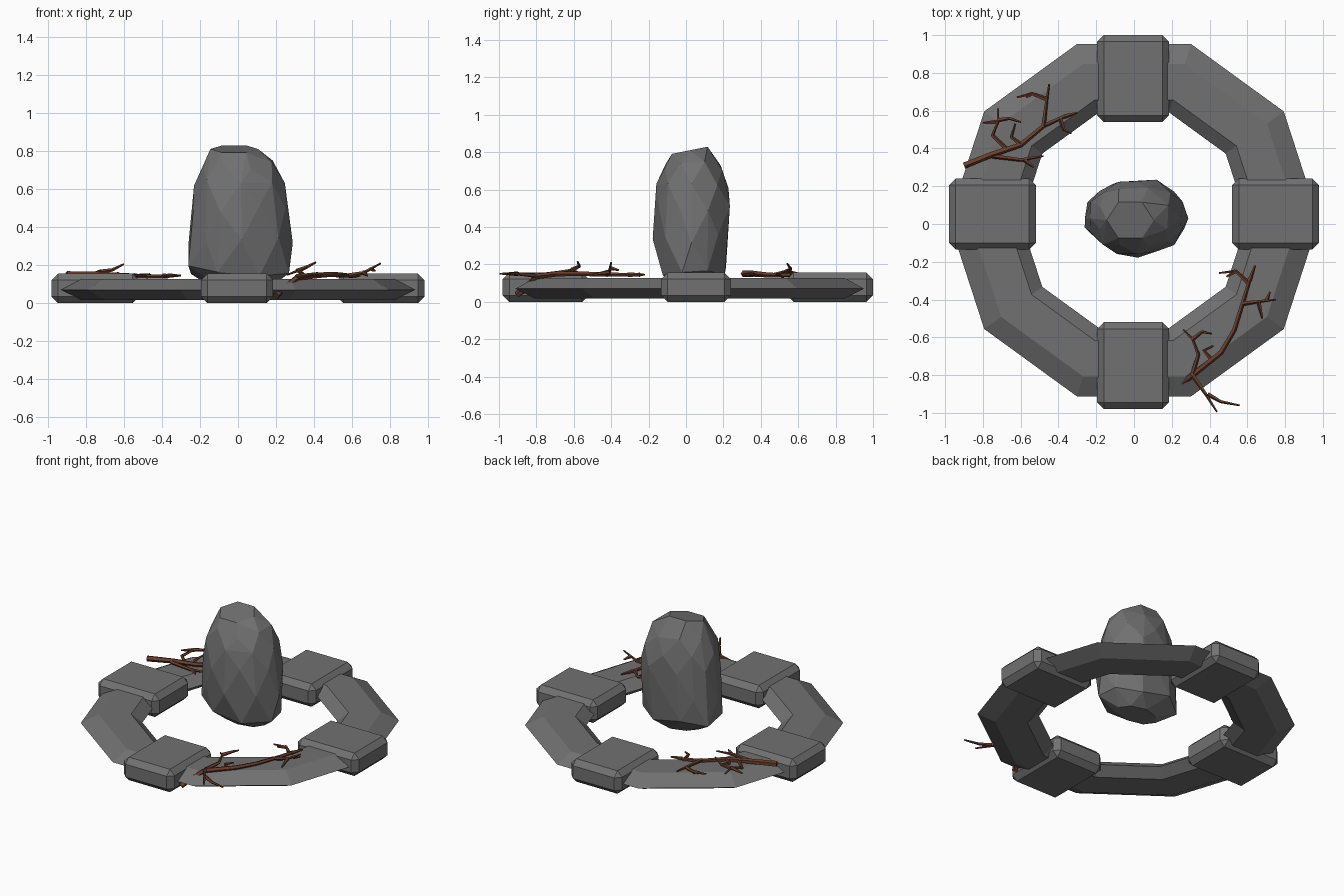
import bpy, bmesh, math, random
from mathutils import Vector, Matrix

random.seed(7)


def material(name, rgb):
    m = bpy.data.materials.new(name)
    m.diffuse_color = (*rgb, 1)
    return m


stone = material("grey stone", (0.165, 0.165, 0.165))
bark = material("brown bark", (0.14, 0.048, 0.026))


def finish(bm, name, mat):
    bmesh.ops.recalc_face_normals(bm, faces=bm.faces)
    me = bpy.data.meshes.new(name)
    bm.to_mesh(me)
    bm.free()
    me.materials.append(mat)
    ob = bpy.data.objects.new(name, me)
    bpy.context.collection.objects.link(ob)
    return ob


def bridge(bm, a, b):
    n = len(a)
    for i in range(n):
        bm.faces.new((a[i], a[(i + 1) % n], b[(i + 1) % n], b[i]))


# ten-sided stone ring with a flattened hexagonal section
profile = [(0.98, 0.07), (0.87, 0.128), (0.67, 0.128), (0.60, 0.07), (0.67, 0.018), (0.87, 0.018)]
bm = bmesh.new()
loops = []
for k in range(10):
    a = k * math.tau / 10
    loops.append([bm.verts.new((r * math.cos(a), r * math.sin(a) + 0.02, z)) for r, z in profile])
for k in range(10):
    bridge(bm, loops[k], loops[(k + 1) % 10])
finish(bm, "stone_ring", stone)

# four chamfered clamp blocks
for name, x, y, sx, sy in [("back_block", -0.005, 0.77, 0.38, 0.46),
                           ("front_block", -0.005, -0.75, 0.38, 0.46),
                           ("left_block", -0.75, 0.053, 0.46, 0.375),
                           ("right_block", 0.75, 0.053, 0.46, 0.375)]:
    bm = bmesh.new()
    bmesh.ops.create_cube(bm, size=1, matrix=Matrix.Translation((x, y, 0.078)) @ Matrix.Diagonal((sx, sy, 0.156, 1)))
    bmesh.ops.bevel(bm, geom=bm.edges[:], offset=0.035, segments=1, affect='EDGES', profile=0.5)
    finish(bm, name, stone)

# floating boulder: hull of jittered, staggered rings (z, centre x, centre y, radius x, radius y)
rings = [(0.08, 0.02, 0.05, 0.15, 0.09), (0.17, 0.00, 0.05, 0.28, 0.18), (0.34, 0.02, 0.03, 0.28, 0.205),
         (0.50, 0.015, 0.04, 0.265, 0.205), (0.62, 0.015, 0.03, 0.245, 0.19),
         (0.72, -0.005, 0.035, 0.20, 0.165)]
bm = bmesh.new()
for i, (z, cx, cy, rx, ry) in enumerate(rings):
    for k in range(8):
        a = (k + 0.5 * (i % 2)) * math.tau / 8
        j = random.uniform(0.94, 1.05)
        bm.verts.new((cx + rx * j * math.cos(a), cy + ry * j * math.sin(a),
                      z + (random.uniform(-0.03, 0.03) if i else 0)))
# sloping top facet
for k in range(6):
    a = k * math.tau / 6
    y = 0.02 + 0.11 * math.sin(a)
    bm.verts.new((-0.02 + 0.125 * math.cos(a), y, 0.81 + 0.2 * (y - 0.02)))
res = bmesh.ops.convex_hull(bm, input=bm.verts[:])
bmesh.ops.delete(bm, geom=[v for v in bm.verts if not v.link_faces], context='VERTS')
bmesh.ops.dissolve_limit(bm, angle_limit=math.radians(6), verts=bm.verts[:], edges=bm.edges[:])
finish(bm, "boulder", stone)


# bare branches: tapered five-sided twigs following point paths
def twig(bm, pts, r0, r1):
    pts = [Vector(p) for p in pts]
    prev, n = None, len(pts)
    for i, p in enumerate(pts):
        d = (pts[min(i + 1, n - 1)] - pts[max(i - 1, 0)]).normalized()
        u = d.cross(Vector((0, 0, 1))).normalized()
        w = u.cross(d)
        r = r0 + (r1 - r0) * i / (n - 1)
        ring = [bm.verts.new(p + r * (u * math.cos(t * math.tau / 5) + w * math.sin(t * math.tau / 5)))
                for t in range(5)]
        if prev:
            bridge(bm, prev, ring)
        if i in (0, n - 1):
            bm.faces.new(ring)
        prev = ring


def branch(name, trunk, twigs):
    bm = bmesh.new()
    twig(bm, trunk, 0.019, 0.010)
    for t in twigs:
        # flat twigs rest on the ring; the optional third value is height
        twig(bm, [(p[0], p[1], p[2] if len(p) > 2 else 0.145) for p in t], 0.013, 0.005)
    finish(bm, name, bark)


branch("back_branch",
       [(-0.90, 0.31, 0.15), (-0.75, 0.37, 0.15), (-0.60, 0.42, 0.145), (-0.48, 0.52, 0.14), (-0.37, 0.57, 0.14)],
       [[(-0.37, 0.57), (-0.30, 0.59)],
        [(-0.48, 0.52), (-0.465, 0.64), (-0.45, 0.74)],
        [(-0.465, 0.66), (-0.54, 0.69), (-0.62, 0.67)],
        [(-0.54, 0.69), (-0.57, 0.67)],
        [(-0.39, 0.56), (-0.37, 0.50), (-0.33, 0.48)],
        [(-0.60, 0.42), (-0.65, 0.46), (-0.63, 0.53, 0.16)],
        [(-0.67, 0.39), (-0.75, 0.47), (-0.72, 0.54, 0.165), (-0.72, 0.61, 0.15)],
        [(-0.72, 0.54, 0.165), (-0.80, 0.535)],
        [(-0.72, 0.55, 0.165), (-0.66, 0.56, 0.175), (-0.60, 0.54, 0.205)],
        [(-0.75, 0.36), (-0.60, 0.34), (-0.54, 0.35), (-0.48, 0.36)],
        [(-0.58, 0.34), (-0.53, 0.30)]])

branch("front_branch",
       [(0.20, -0.90, 0.04), (0.23, -0.86, 0.07), (0.31, -0.80, 0.135), (0.46, -0.68, 0.15), (0.53, -0.56, 0.15),
        (0.58, -0.40, 0.145), (0.61, -0.30, 0.145)],
       [[(0.61, -0.30), (0.64, -0.22)],
        [(0.60, -0.31), (0.54, -0.25), (0.45, -0.26)],
        [(0.54, -0.25), (0.49, -0.28)],
        [(0.58, -0.42), (0.66, -0.41, 0.16), (0.75, -0.40, 0.21)],
        [(0.66, -0.41, 0.16), (0.68, -0.50)],
        [(0.70, -0.405, 0.18), (0.72, -0.36, 0.17)],
        [(0.31, -0.80, 0.14), (0.38, -0.90, 0.15), (0.44, -0.995, 0.15)],
        [(0.39, -0.90, 0.15), (0.46, -0.94, 0.15), (0.56, -0.96, 0.15)],
        [(0.31, -0.79, 0.14), (0.34, -0.69, 0.155), (0.31, -0.61, 0.17), (0.26, -0.56, 0.15)],
        [(0.31, -0.61, 0.17), (0.36, -0.57, 0.19), (0.41, -0.58, 0.215)],
        [(0.41, -0.72), (0.37, -0.67), (0.42, -0.645, 0.16)]])
